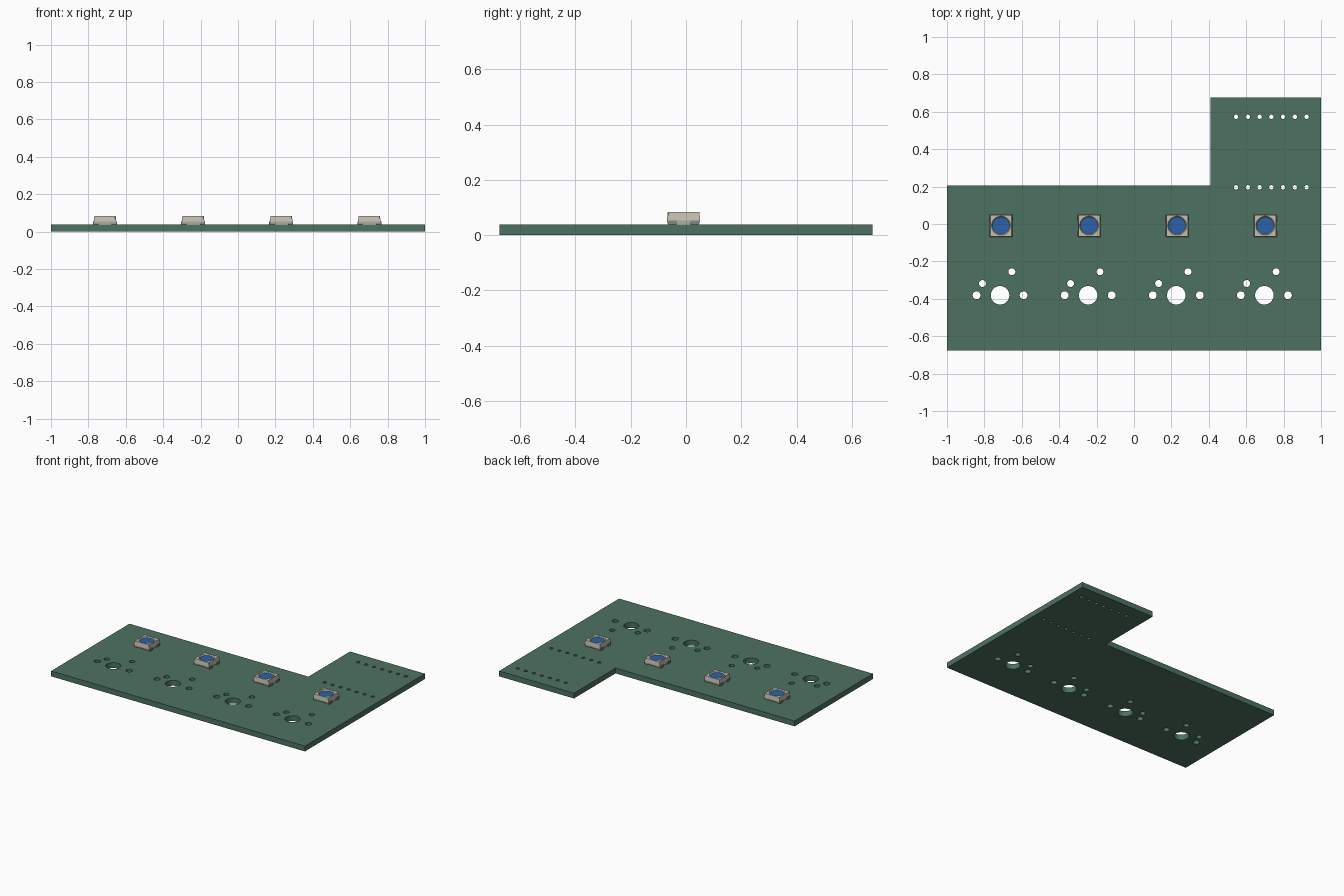
import bpy, bmesh, math
from mathutils import Matrix, Vector

if "Cube" in bpy.data.objects:
    bpy.data.objects.remove(bpy.data.objects["Cube"])

BOARD_T = 0.038
PITCH = 0.471


def material(name, rgb):
    m = bpy.data.materials.new(name)
    m.diffuse_color = (*rgb, 1)
    m.use_nodes = True
    m.node_tree.nodes["Principled BSDF"].inputs["Base Color"].default_value = m.diffuse_color
    return m


GREEN = material("board_green", (0.075, 0.17, 0.12))
BEIGE = material("housing_beige", (0.56, 0.53, 0.44))
BLUE = material("lens_blue", (0.025, 0.12, 0.40))
METAL = material("lead_grey", (0.22, 0.24, 0.23))


def link(name, data, loc=(0, 0, 0)):
    ob = bpy.data.objects.new(name, data)
    ob.location = loc
    bpy.context.collection.objects.link(ob)
    return ob


def to_mesh(name, bm, mat=None):
    bmesh.ops.recalc_face_normals(bm, faces=bm.faces)
    me = bpy.data.meshes.new(name)
    bm.to_mesh(me)
    bm.free()
    if mat:
        me.materials.append(mat)
    return me


def frustum(bm, r_low, r_high, z_low, z_high, sides=40, x=0, y=0):
    bmesh.ops.create_cone(bm, cap_ends=True, segments=sides, radius1=r_low, radius2=r_high,
                          depth=z_high - z_low,
                          matrix=Matrix.Translation((x, y, (z_low + z_high) / 2)))


def box(bm, x0, x1, y0, y1, z0, z1):
    c = Vector((x0 + x1, y0 + y1, z0 + z1)) / 2
    bmesh.ops.create_cube(bm, size=1, matrix=Matrix.Translation(c) @ Matrix.Diagonal(
        (abs(x1 - x0), abs(y1 - y0), z1 - z0, 1)))


# Circuit board: filled outline curve with drilled holes, extruded
curve = bpy.data.curves.new("circuit_board", 'CURVE')
curve.dimensions = '2D'
curve.fill_mode = 'BOTH'
curve.extrude = BOARD_T / 2


def loop(points):
    s = curve.splines.new('POLY')
    s.points.add(len(points) - 1)
    for p, (x, y) in zip(s.points, points):
        p.co = (x, y, 0, 1)
    s.use_cyclic_u = True
    s.use_smooth = False


def hole(x, y, r, n=32):
    loop([(x + r * math.cos(2 * math.pi * i / n), y + r * math.sin(2 * math.pi * i / n))
          for i in range(n)])


loop([(-1, -0.675), (1, -0.675), (1, 0.675), (0.41, 0.675), (0.41, 0.207), (-1, 0.207)])

# Switch sockets: centre post, two side pegs, two pins
for i in range(4):
    x, y = -0.716 + PITCH * i, -0.381
    hole(x, y, 0.0495, 48)
    for s in (-1, 1):
        hole(x + s * 0.1257, y, 0.021)
    hole(x - 0.0943, y + 0.0628, 0.0186)
    hole(x + 0.0628, y + 0.1257, 0.0186)

# Two rows of controller header holes
for y in (0.196, 0.573):
    for i in range(7):
        hole(0.546 + 0.0628 * i, y, 0.0118, 20)

board = link("circuit_board", curve, (0, 0, BOARD_T / 2))
curve.materials.append(GREEN)
bpy.context.view_layer.objects.active = board
board.select_set(True)
bpy.ops.object.convert(target='MESH')
board.select_set(False)

# LED housing: stacked square sections, widest at the lead line
bm = bmesh.new()
rings = []
for z, h in ((0.043, 0.058), (0.054, 0.0605), (0.083, 0.057)):
    rings.append([bm.verts.new((sx * h, sy * h, z))
                  for sx, sy in ((-1, -1), (1, -1), (1, 1), (-1, 1))])
bm.faces.new(rings[0][::-1])
bm.faces.new(rings[-1])
for a, b in zip(rings, rings[1:]):
    for i in range(4):
        j = (i + 1) % 4
        bm.faces.new((a[i], a[j], b[j], b[i]))
housing = link("led_housing_1", to_mesh("led_housing", bm, BEIGE))


def cut(bm):
    cutter = link("cutter", to_mesh("cutter", bm, BEIGE))
    cutter.hide_render = True
    mod = housing.modifiers.new("cut", 'BOOLEAN')
    mod.operation, mod.solver, mod.object = 'DIFFERENCE', 'EXACT', cutter
    bpy.context.view_layer.objects.active = housing
    bpy.ops.object.modifier_apply(modifier=mod.name)
    bpy.data.objects.remove(cutter)


# Conical reflector recess
bm = bmesh.new()
frustum(bm, 0.0445, 0.0525, 0.075, 0.085)
cut(bm)

# Orientation notch on the front right corner
bm = bmesh.new()
tri = [bm.verts.new((x, y, 0.071)) for x, y in ((0.032, -0.08), (0.08, -0.08), (0.08, -0.032))]
face = bm.faces.new(tri)
ext = bmesh.ops.extrude_face_region(bm, geom=[face])
bmesh.ops.translate(bm, vec=(0, 0, 0.03),
                    verts=[v for v in ext["geom"] if isinstance(v, bmesh.types.BMVert)])
cut(bm)

# Blue lens sitting in the recess
bm = bmesh.new()
frustum(bm, 0.044, 0.0455, 0.0745, 0.0768)
lens = to_mesh("led_lens", bm, BLUE)

# Four folded leads: side strip plus foot under the housing
bm = bmesh.new()
for sx in (-1, 1):
    for y in (-0.04, 0.04):
        box(bm, sx * 0.060, sx * 0.064, y - 0.014, y + 0.014, BOARD_T, 0.054)
        box(bm, sx * 0.036, sx * 0.060, y - 0.014, y + 0.014, BOARD_T, 0.0432)
leads = to_mesh("led_leads", bm, METAL)

# Place the four LEDs
for i in range(4):
    loc = (-0.711 + PITCH * i, -0.009, 0)
    if i == 0:
        housing.location = loc
    else:
        link(f"led_housing_{i + 1}", housing.data, loc)
    link(f"led_lens_{i + 1}", lens, loc)
    link(f"led_leads_{i + 1}", leads, loc)
